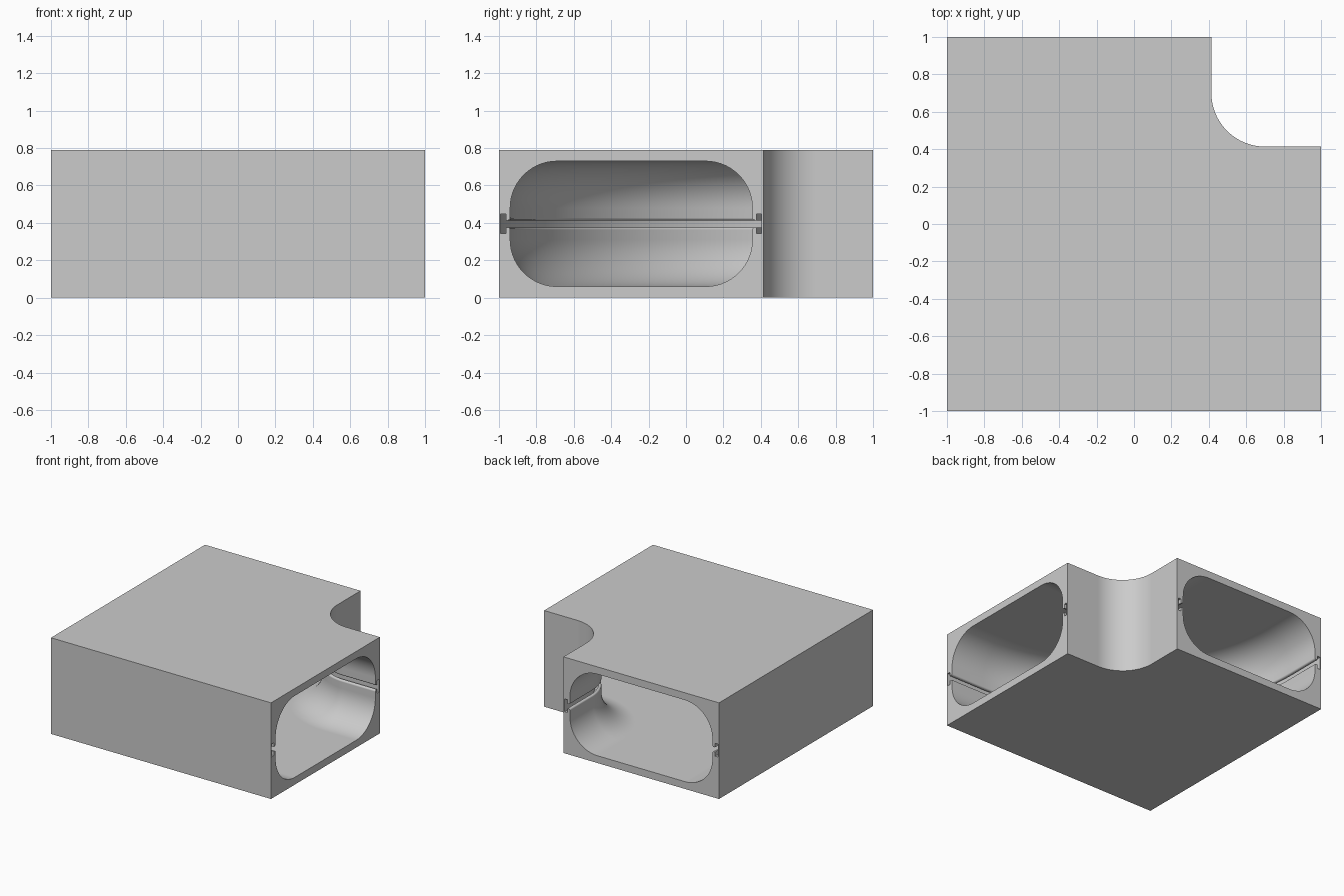
import bpy, bmesh, math

if "Cube" in bpy.data.objects:
    bpy.data.objects.remove(bpy.data.objects["Cube"])

H = 0.79              # block height
MID = H / 2
C = 0.70              # bend centre in x and y
NOTCH = 0.414         # inner corner walls


def arc(cx, cy, r, a0, a1, n):
    angles = [math.radians(a0 + (a1 - a0) * i / n) for i in range(n + 1)]
    return [(cx + r * math.cos(a), cy + r * math.sin(a)) for a in angles]


def make_object(name, bm):
    bmesh.ops.recalc_face_normals(bm, faces=bm.faces[:])
    mesh = bpy.data.meshes.new(name)
    bm.to_mesh(mesh)
    bm.free()
    obj = bpy.data.objects.new(name, mesh)
    bpy.context.collection.objects.link(obj)
    return obj


# L-shaped block with a rounded inner corner
outline = [(-1, -1), (1, -1), (1, NOTCH)]
outline += arc(C, C, C - NOTCH, 270, 180, 40)
outline += [(NOTCH, 1), (-1, 1)]
bm = bmesh.new()
base = bm.faces.new([bm.verts.new((x, y, 0)) for x, y in outline])
top = bmesh.ops.extrude_face_region(bm, geom=[base])["geom"]
bmesh.ops.translate(bm, vec=(0, 0, H),
                    verts=[g for g in top if isinstance(g, bmesh.types.BMVert)])
duct = make_object("elbow_duct", bm)


# Passage section: rounded rectangle with a T-slot in the middle of each side
def slot(wall, head, end):
    s = 1 if head > wall else -1
    neck, half, f = 0.019, 0.053, 0.013
    lower = [(wall + s * (f - f * math.cos(t)), -neck - f + f * math.sin(t))
             for t in (math.pi / 2 * i / 4 for i in range(5))]
    lower += [(head, -neck), (head, -half), (end, -half)]
    upper = [(y, -z) for y, z in reversed(lower)]
    pts = [(y, MID + z) for y, z in lower + upper]
    return pts if s > 0 else pts[::-1]


Y0, Y1, Z0, Z1, R = -0.94, 0.355, 0.06, 0.73, 0.25
section = arc(Y1 - R, Z0 + R, R, -90, 0, 14)
section += slot(Y1, 0.376, 0.403)
section += arc(Y1 - R, Z1 - R, R, 0, 90, 14)
section += arc(Y0 + R, Z1 - R, R, 90, 180, 14)
section += slot(Y0, -0.963, -0.992)
section += arc(Y0 + R, Z0 + R, R, 180, 270, 14)

# Sweep the section: straight, quarter bend, straight
bm = bmesh.new()
rings = [[bm.verts.new((1.1, y, z)) for y, z in section]]
STEPS = 48
for i in range(STEPS + 1):
    a = math.radians(270 - 90 * i / STEPS)
    rings.append([bm.verts.new((C + (C - y) * math.cos(a),
                                C + (C - y) * math.sin(a), z)) for y, z in section])
rings.append([bm.verts.new((y, 1.1, z)) for y, z in section])
n = len(section)
for r0, r1 in zip(rings, rings[1:]):
    for j in range(n):
        k = (j + 1) % n
        bm.faces.new((r0[j], r0[k], r1[k], r1[j]))
bm.faces.new(rings[0])
bm.faces.new(rings[-1])
cutter = make_object("passage_cutter", bm)
cutter.hide_render = True

# Hollow the block
cut = duct.modifiers.new("passage", 'BOOLEAN')
cut.operation = 'DIFFERENCE'
cut.solver = 'EXACT'
cut.object = cutter
bpy.context.view_layer.objects.active = duct
duct.select_set(True)
bpy.ops.object.modifier_apply(modifier=cut.name)
bpy.data.objects.remove(cutter, do_unlink=True)

# Smooth curved walls, keep crisp edges
bpy.ops.object.shade_smooth_by_angle(angle=math.radians(30))
weighted = duct.modifiers.new("weighted_normals", 'WEIGHTED_NORMAL')
weighted.keep_sharp = True
